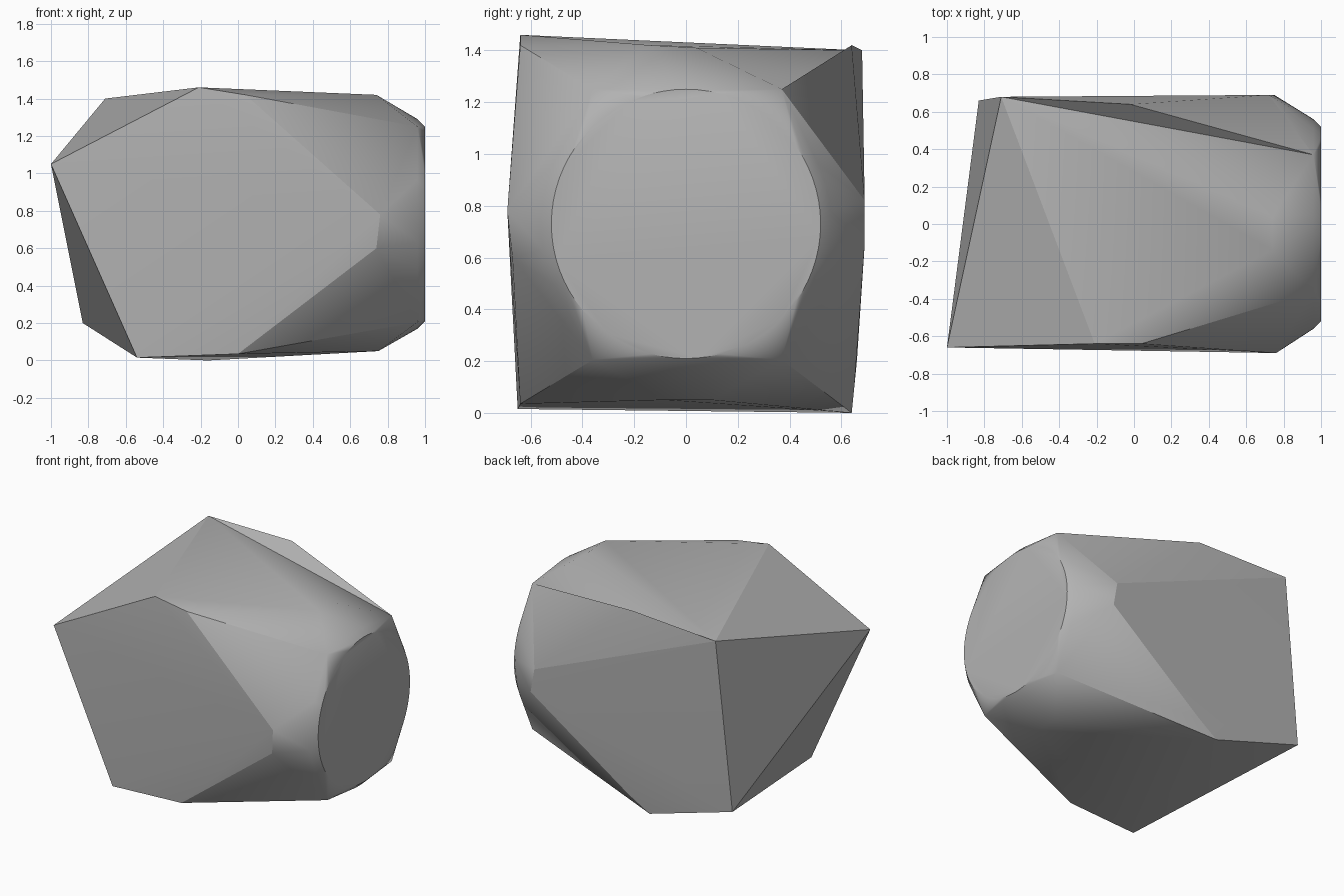
import bpy, bmesh, math
from mathutils import Vector

if "Cube" in bpy.data.objects:
    bpy.data.objects.remove(bpy.data.objects["Cube"], do_unlink=True)

# Single grey stone colour
grey = bpy.data.materials.new("stone_grey")
grey.use_nodes = True
colour = (0.45, 0.45, 0.45, 1)
grey.diffuse_color = colour
bsdf = grey.node_tree.nodes["Principled BSDF"]
bsdf.inputs["Base Color"].default_value = colour
bsdf.inputs["Roughness"].default_value = 0.7


def hull(name, points):
    """Faceted solid wrapped around a few corner points."""
    bm = bmesh.new()
    for p in points:
        bm.verts.new(p)
    result = bmesh.ops.convex_hull(bm, input=bm.verts)
    loose = {g for key in ("geom_interior", "geom_unused") for g in result[key]
             if isinstance(g, bmesh.types.BMVert)}
    bmesh.ops.delete(bm, geom=list(loose), context="VERTS")
    bmesh.ops.dissolve_limit(bm, angle_limit=math.radians(0.3),
                             verts=bm.verts, edges=bm.edges)
    bmesh.ops.recalc_face_normals(bm, faces=bm.faces)
    mesh = bpy.data.meshes.new(name)
    bm.to_mesh(mesh)
    bm.free()
    mesh.materials.append(grey)
    obj = bpy.data.objects.new(name, mesh)
    bpy.context.collection.objects.link(obj)
    bpy.ops.object.select_all(action="DESELECT")
    obj.select_set(True)
    bpy.context.view_layer.objects.active = obj
    bpy.ops.object.shade_smooth_by_angle(angle=math.radians(25))
    return obj


def circle(x, radius, count=72):
    """Ring of points round the long axis."""
    turn = math.tau / count
    return [Vector((x, radius * math.cos(i * turn), 0.73 + radius * math.sin(i * turn)))
            for i in range(count)]


# Slanted four-cornered end
top_front, top_back = (-1, -0.66, 1.05), (-0.71, 0.68, 1.40)
low_back, low_front = (-0.83, 0.66, 0.20), (-0.54, -0.65, 0.015)
slanted_end = [top_front, top_back, low_back, low_front]

# Shoulders where the long edges begin to taper
shoulders = [(-0.21, -0.64, 1.46), (0.04, -0.64, 1.42),
             (0, -0.64, 0.035), (-0.16, 0.64, 0), (0, 0.65, 0.1)]

# Short ridge in the middle of each side, next to the round end
front_ridge = [(0.76, -0.69, 0.78), (0.74, -0.67, 0.60)]
back_ridge = [(0.72, 0.69, 0.82), (0.75, 0.69, 0.65)]
top_ridge = [(0.74, -0.14, 1.42), (0.74, 0.04, 1.41)]
low_ridge = [(0.75, -0.08, 0.05), (0.75, 0.10, 0.05)]
ridges = front_ridge + back_ridge + top_ridge + low_ridge

# Round cap with a bevelled rim and four blunt corners
rim_corners = [(0.96, y, z) for y in (-0.36, 0.37) for z in (0.205, 1.25)]
cap = circle(1, 0.52) + circle(0.96, 0.56) + rim_corners

hull("body", slanted_end + shoulders + ridges + cap)

# Raised wedge along the top back edge
hull("back_wedge", [top_back, (-0.02, 0.64, 1.42), rim_corners[-1],
                    (-0.1, 0.5, 1.1)] + back_ridge)
